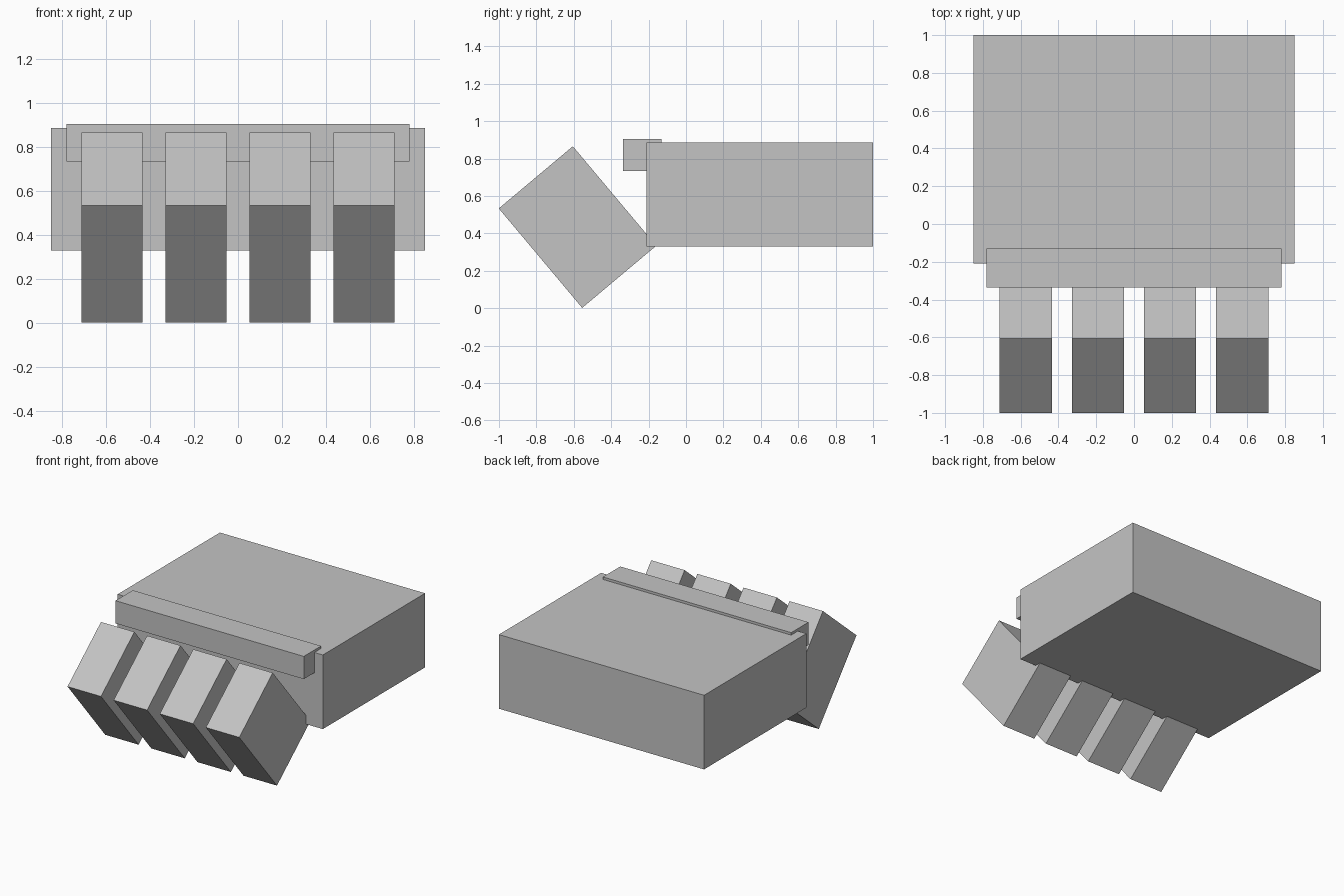
import bpy, math

if "Cube" in bpy.data.objects:
    bpy.data.objects.remove(bpy.data.objects["Cube"])

grey = bpy.data.materials.new("plain grey")
grey.diffuse_color = (0.55, 0.55, 0.55, 1)
grey.use_nodes = True
grey.node_tree.nodes["Principled BSDF"].inputs["Base Color"].default_value = grey.diffuse_color


def box(name, center, size, tilt=0.0):
    bpy.ops.mesh.primitive_cube_add(size=1, location=center, rotation=(tilt, 0, 0))
    ob = bpy.context.object
    ob.name = name
    ob.scale = size
    ob.data.materials.append(grey)
    return ob


# Palm block
box("palm", (0, 0.395, 0.608), (1.70, 1.21, 0.555))

# Knuckle guard across the upper front edge
box("knuckle_bar", (0, -0.233, 0.819), (1.56, 0.205, 0.17))

# Four fingers, curled down by 40 degrees
for i in range(4):
    x = (i - 1.5) * 0.382
    box(f"finger_{i + 1}", (x, -0.58, 0.434), (0.277, 0.517, 0.694), math.radians(40))
